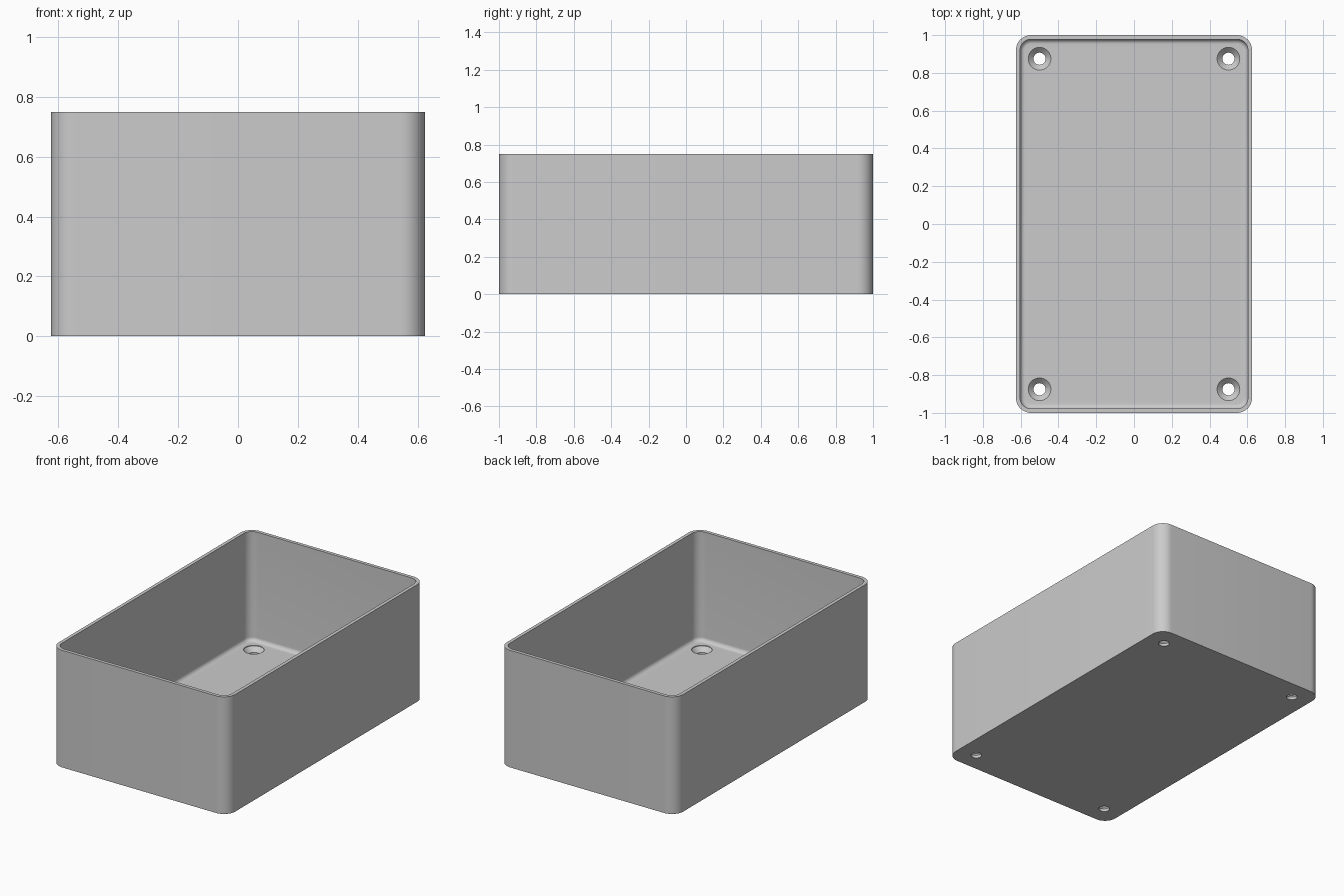
import bpy, bmesh, math

if "Cube" in bpy.data.objects:
    bpy.data.objects.remove(bpy.data.objects["Cube"], do_unlink=True)

HALF_X, HALF_Y, HEIGHT = 0.625, 1.0, 0.75
CORNER, WALL, FLOOR, FILLET = 0.08, 0.022, 0.05, 0.025
SEGMENTS = 12

grey = bpy.data.materials.new("light grey")
grey.use_nodes = True
colour = (0.6, 0.6, 0.6, 1)
grey.diffuse_color = colour
grey.node_tree.nodes["Principled BSDF"].inputs["Base Color"].default_value = colour


def make_object(name, bm):
    bmesh.ops.recalc_face_normals(bm, faces=bm.faces)
    mesh = bpy.data.meshes.new(name)
    bm.to_mesh(mesh)
    bm.free()
    mesh.materials.append(grey)
    obj = bpy.data.objects.new(name, mesh)
    bpy.context.collection.objects.link(obj)
    return obj


def rounded_loop(bm, inset, z):
    """Rounded rectangle, offset inward from the outer wall."""
    r = CORNER - inset
    verts = []
    for i, (sx, sy) in enumerate([(1, 1), (-1, 1), (-1, -1), (1, -1)]):
        for k in range(SEGMENTS + 1):
            a = math.pi / 2 * (i + k / SEGMENTS)
            verts.append(bm.verts.new((sx * (HALF_X - CORNER) + r * math.cos(a),
                                       sy * (HALF_Y - CORNER) + r * math.sin(a), z)))
    return verts


def ring_loop(bm, radius, z, cx, cy, n=48):
    return [bm.verts.new((cx + radius * math.cos(2 * math.pi * k / n),
                          cy + radius * math.sin(2 * math.pi * k / n), z)) for k in range(n)]


def skin(bm, loops):
    """Bridge successive loops and cap both ends."""
    for a, b in zip(loops, loops[1:]):
        for k in range(len(a)):
            j = (k + 1) % len(a)
            bm.faces.new((a[k], a[j], b[j], b[k]))
    bm.faces.new(loops[0])
    bm.faces.new(loops[-1])


# Open tray: outer wall, rim, inner wall, filleted floor
bm = bmesh.new()
profile = [(0, 0), (0, HEIGHT), (WALL, HEIGHT)]
for k in range(9):
    a = math.pi / 2 * k / 8
    profile.append((WALL + FILLET * (1 - math.cos(a)), FLOOR + FILLET * (1 - math.sin(a))))
skin(bm, [rounded_loop(bm, inset, z) for inset, z in profile])
tray = make_object("open_box", bm)

# Countersunk screw holes in the four floor corners
bm = bmesh.new()
for sx in (-1, 1):
    for sy in (-1, 1):
        steps = [(0.032, -0.05), (0.032, 0.018), (0.06, FLOOR - 0.004), (0.06, FLOOR + 0.05)]
        skin(bm, [ring_loop(bm, r, z, sx * 0.5, sy * 0.875) for r, z in steps])
cutter = make_object("screw_hole_cutter", bm)
cutter.hide_render = True

cut = tray.modifiers.new("screw holes", "BOOLEAN")
cut.operation = "DIFFERENCE"
cut.solver = "EXACT"
cut.object = cutter
bpy.context.view_layer.objects.active = tray
tray.select_set(True)
cutter.select_set(False)
bpy.ops.object.modifier_apply(modifier=cut.name)
bpy.data.objects.remove(cutter, do_unlink=True)

bpy.ops.object.shade_smooth_by_angle(angle=math.radians(30))
